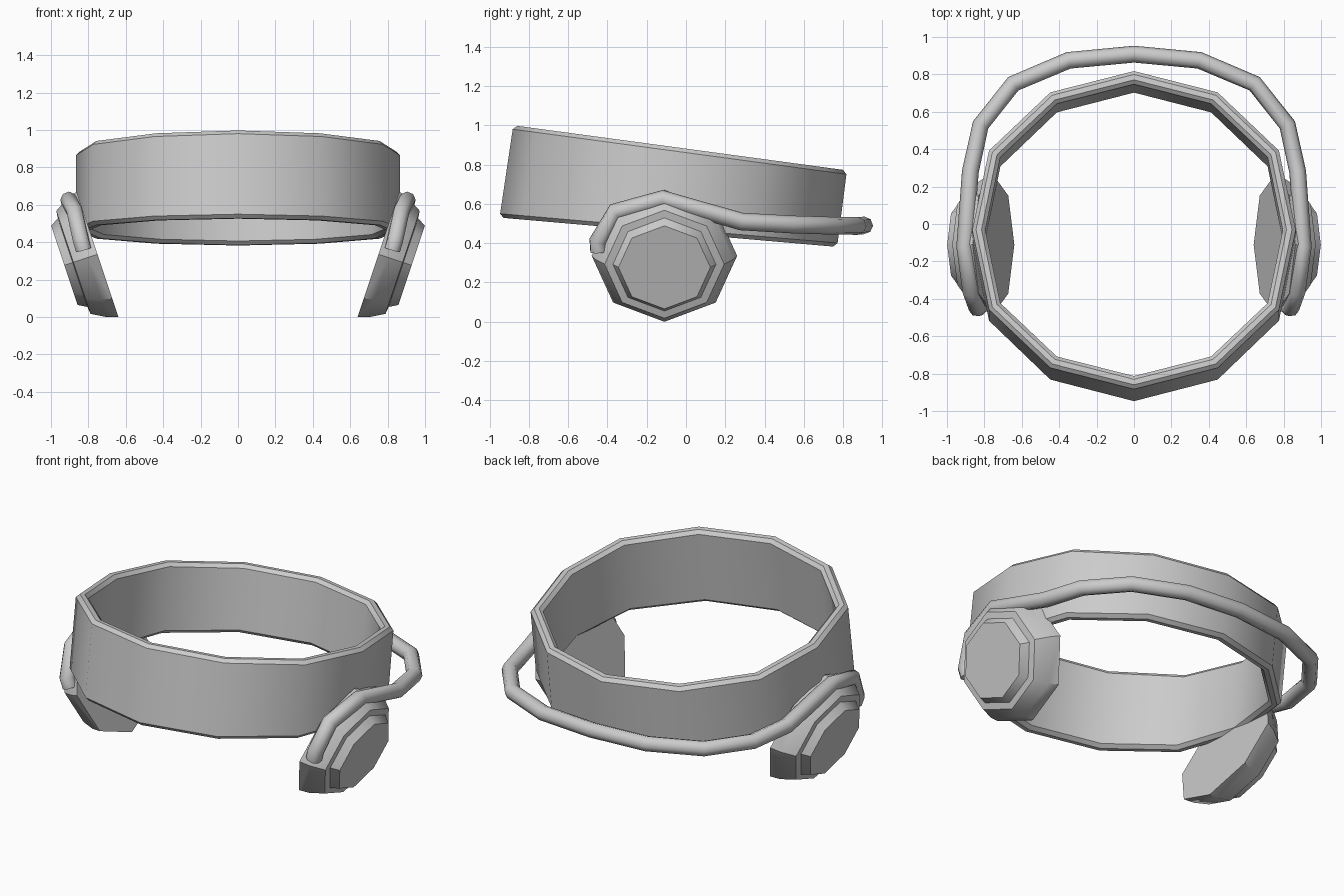
import bpy, bmesh
from math import sin, cos, pi, radians
from mathutils import Vector

if "Cube" in bpy.data.objects:
    bpy.data.objects.remove(bpy.data.objects["Cube"])


def finish(obj, angle=40):
    bpy.ops.object.select_all(action='DESELECT')
    obj.select_set(True)
    bpy.context.view_layer.objects.active = obj
    bpy.ops.object.shade_smooth_by_angle(angle=radians(angle))


def loft(name, rings, closed):
    """Skin a list of rings; either close the loop or cap both ends."""
    bm = bmesh.new()
    loops = [[bm.verts.new(p) for p in ring] for ring in rings]
    pairs = list(zip(loops, loops[1:]))
    if closed:
        pairs.append((loops[-1], loops[0]))
    else:
        bm.faces.new(loops[0])
        bm.faces.new(loops[-1])
    for a, b in pairs:
        for i in range(len(a)):
            j = (i + 1) % len(a)
            bm.faces.new((a[i], a[j], b[j], b[i]))
    bmesh.ops.recalc_face_normals(bm, faces=bm.faces)
    mesh = bpy.data.meshes.new(name)
    bm.to_mesh(mesh)
    bm.free()
    obj = bpy.data.objects.new(name, mesh)
    bpy.context.collection.objects.link(obj)
    return obj


# Forehead band: twelve-sided, tilted, taller at the front
def band_ring(center_y, radius_y, mid_z, slope, inset):
    ring = []
    for i in range(12):
        a = i * pi / 6
        rx = (0.865 if i % 3 == 0 else 0.895) - inset
        dy = -(radius_y - inset) * cos(a)
        ring.append((rx * sin(a), center_y + dy, mid_z - slope * dy))
    return ring


top = (-0.03, 0.85, 0.885, 0.135)
bottom = (-0.09, 0.86, 0.455, 0.087)
band = loft("head_band", [band_ring(*bottom, 0), band_ring(*bottom, 0.02 - 0.02),
                          band_ring(*top, 0), band_ring(*top, 0.07),
                          band_ring(*bottom, 0.07)][1:], True)
bevel = band.modifiers.new("soft_rim", 'BEVEL')
bevel.width = 0.02
bevel.segments = 1
bevel.limit_method = 'ANGLE'
bevel.angle_limit = radians(50)
finish(band)

# Ear cups: stepped octagons leaning inward at the bottom
tilt = radians(18.4)
axis = Vector((cos(tilt), 0, -sin(tilt)))
up = Vector((sin(tilt), 0, cos(tilt)))
side = Vector((0, 1, 0))
profile = [(0.607, 0.353), (0.665, 0.335), (0.743, 0.29), (0.747, 0.25), (0.794, 0.223)]
rings = []
for depth, r in profile:
    center = axis * depth + up * 0.555 + side * -0.11
    rings.append([center + up * r * cos(k * pi / 4) + side * r * 1.05 * sin(k * pi / 4)
                  for k in range(8)])
cup = loft("ear_cups", rings, False)
cup.modifiers.new("both_sides", 'MIRROR')
finish(cup)

# Wire loop around the back, hooked over both cups
half = [(0.825, -0.445, 0.36), (0.84, -0.45, 0.41), (0.872, -0.36, 0.56),
        (0.905, -0.12, 0.625), (0.875, 0.28, 0.51), (0.82, 0.53, 0.495),
        (0.645, 0.75, 0.488), (0.35, 0.875, 0.487), (0, 0.908, 0.49)]
path = half + [(-x, y, z) for x, y, z in reversed(half[:-1])]
curve = bpy.data.curves.new("neck_loop", 'CURVE')
curve.dimensions = '3D'
curve.bevel_depth = 0.045
curve.bevel_resolution = 2
curve.use_fill_caps = True
spline = curve.splines.new('POLY')
spline.points.add(len(path) - 1)
for point, co in zip(spline.points, path):
    point.co = (*co, 1)
loop = bpy.data.objects.new("neck_loop", curve)
bpy.context.collection.objects.link(loop)
bpy.ops.object.select_all(action='DESELECT')
loop.select_set(True)
bpy.context.view_layer.objects.active = loop
bpy.ops.object.convert(target='MESH')
finish(bpy.context.view_layer.objects.active, 60)
